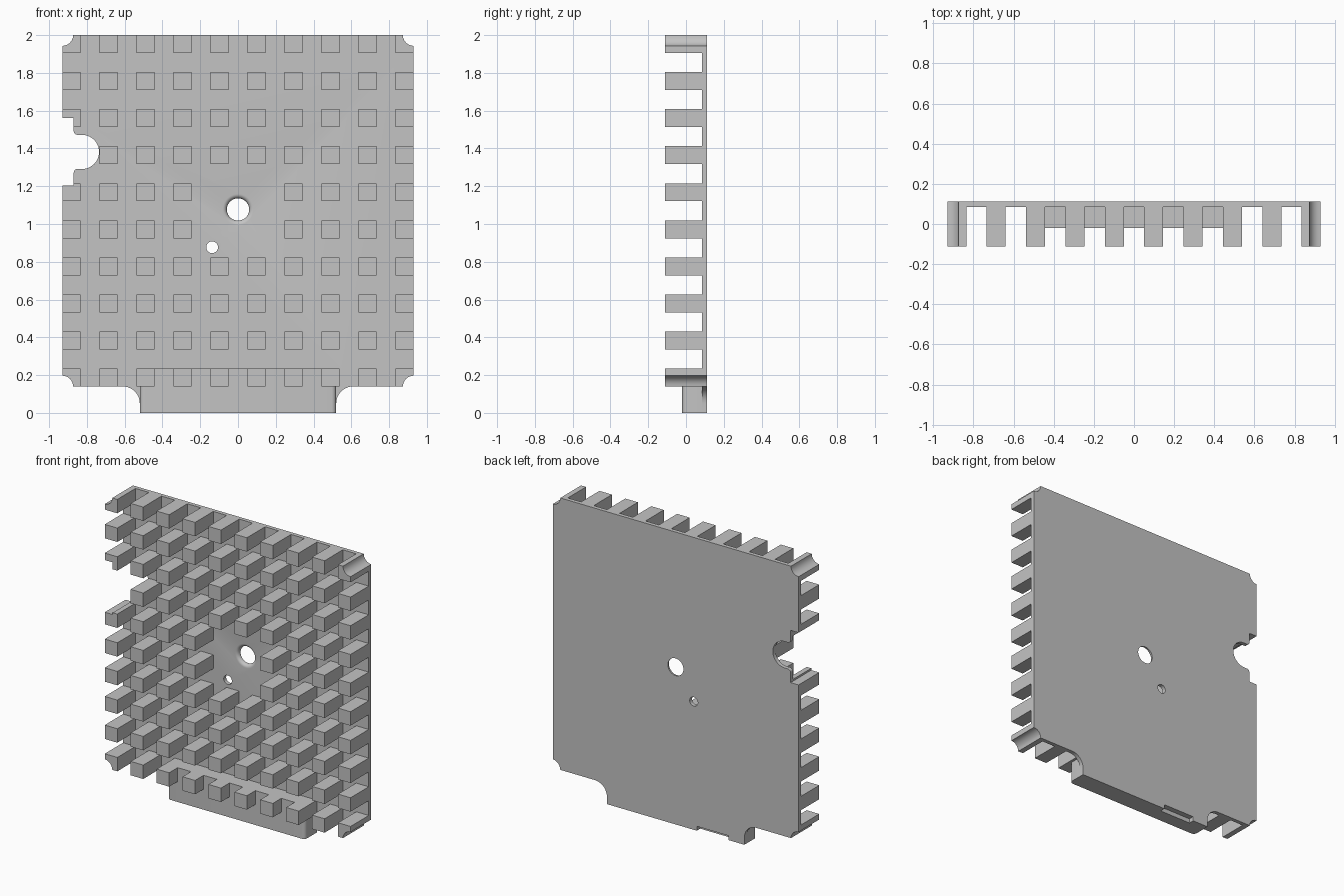
import bpy
import bmesh
from math import sin, cos, pi, radians

cube = bpy.data.objects.get("Cube")
if cube:
    bpy.data.objects.remove(cube, do_unlink=True)

# Main dimensions
HALF = 0.93            # half width of the plate
Z0, Z1 = 0.14, 2.0     # plate bottom and top
FRONT, FACE, BACK = -0.112, 0.085, 0.112
PIN = 0.095
COUNT = 10
TAB = 0.52

grey = bpy.data.materials.new("light grey metal")
grey.use_nodes = True
GREY = (0.55, 0.55, 0.55, 1)
grey.diffuse_color = GREY
grey.node_tree.nodes["Principled BSDF"].inputs["Base Color"].default_value = GREY


def finish(name, bm):
    bmesh.ops.recalc_face_normals(bm, faces=bm.faces)
    mesh = bpy.data.meshes.new(name)
    bm.to_mesh(mesh)
    bm.free()
    mesh.materials.append(grey)
    ob = bpy.data.objects.new(name, mesh)
    bpy.context.collection.objects.link(ob)
    return ob


def arc(cx, cz, r, start, end, steps=10):
    angles = [radians(start + (end - start) * i / steps) for i in range(steps + 1)]
    return [(cx + r * cos(a), cz + r * sin(a)) for a in angles]


def add_prism(bm, outline, y0, y1):
    """Extrude an x-z outline from y0 to y1."""
    face = bm.faces.new([bm.verts.new((x, y0, z)) for x, z in outline])
    out = bmesh.ops.extrude_face_region(bm, geom=[face])
    verts = [v for v in out["geom"] if isinstance(v, bmesh.types.BMVert)]
    bmesh.ops.translate(bm, verts=verts, vec=(0, y1 - y0, 0))


def prism(name, outline, y0, y1):
    bm = bmesh.new()
    add_prism(bm, outline, y0, y1)
    return finish(name, bm)


def rect(x0, x1, z0, z1):
    return [(x0, z0), (x1, z0), (x1, z1), (x0, z1)]


def cut(ob, cutters):
    """Subtract the cutters and keep the resulting mesh."""
    for c in cutters:
        mod = ob.modifiers.new("cut", "BOOLEAN")
        mod.operation = "DIFFERENCE"
        mod.solver = "EXACT"
        mod.object = c
    deps = bpy.context.evaluated_depsgraph_get()
    mesh = bpy.data.meshes.new_from_object(ob.evaluated_get(deps))
    ob.modifiers.clear()
    ob.data = mesh


# Plate with the tab skirt and its filleted shoulders
half = [(HALF, Z1), (HALF, Z0)] + arc(0.61, 0.05, 0.09, 90, 180) + [(TAB, 0)]
plate = prism("base_plate", half + [(-x, z) for x, z in reversed(half)], FACE, BACK)

# Square pin grid, open around the holes and the side notch
bm = bmesh.new()
for col in range(COUNT):
    for row in range(COUNT):
        if (col in (4, 5) and row in (4, 5)) or (col == 0 and row == 6):
            continue
        x = -HALF + col * (2 * HALF - PIN) / (COUNT - 1)
        z = Z0 + row * (Z1 - Z0 - PIN) / (COUNT - 1)
        add_prism(bm, rect(x, x + PIN, z, z + PIN), FRONT, FACE)
pins = finish("cooling_pins", bm)

# Thick tab along the bottom with rounded front corners
bm = bmesh.new()
add_prism(bm, rect(-TAB, TAB, 0, 0.235), -0.02, FACE)
corners = [e for e in bm.edges if all(v.co.y < 0 for v in e.verts)
           and abs(e.verts[0].co.x - e.verts[1].co.x) < 0.01]
bmesh.ops.bevel(bm, geom=corners, offset=0.025, segments=6, profile=0.5,
                affect="EDGES")
tab = finish("bottom_tab", bm)

# Cutters: corner scallops, side notch, holes and tab recess
scallops = [prism("scallop_cutter", arc(sx * HALF, z, 0.057, 0, 345, 23), -0.3, 0.3)
            for sx in (-1, 1) for z in (Z0, Z1)]

lower, upper, mid = 1.203, 1.56, 1.3815
notch_top = [(-1, upper), (-0.87, upper)] + arc(-0.85, 1.492, 0.02, 180, 270, 5)
notch_top += arc(-0.826, mid, 0.0905, 90, 0, 10)
notch_low = [(x, 2 * mid - z) for x, z in reversed(notch_top[:-1])]
notch = prism("notch_cutter", notch_top + notch_low, -0.3, 0.3)

small_hole = prism("small_hole_cutter", arc(-0.137, 0.877, 0.031, 0, 348.75, 31),
                   -0.3, 0.3)

# Main hole with a rounded lip, as a stack of rings
profile = [(0.082, 0.05)]
profile += [(0.082 - 0.023 * sin(t), 0.108 - 0.023 * cos(t))
            for t in [i * pi / 12 for i in range(7)]]
profile += [(0.059, 0.2)]
bm = bmesh.new()
SIDES = 40
rings = []
for r, y in profile:
    ring = arc(0, 1.077, r, 0, 360 - 360 / SIDES, SIDES - 1)
    rings.append([bm.verts.new((x, y, z)) for x, z in ring])
for a, b in zip(rings, rings[1:]):
    for i in range(SIDES):
        j = (i + 1) % SIDES
        bm.faces.new((a[i], a[j], b[j], b[i]))
bm.faces.new(rings[0])
bm.faces.new(rings[-1])
main_hole = finish("main_hole_cutter", bm)

recess = prism("recess_cutter", rect(-0.40, -0.16, -0.1, 0.03), 0.075, 0.3)

cut(plate, scallops + [notch, small_hole, main_hole, recess])
cut(pins, scallops + [notch])
cut(tab, [recess])
for c in scallops + [notch, small_hole, main_hole, recess]:
    bpy.data.objects.remove(c, do_unlink=True)

# Smooth the arcs and keep the edges sharp
bpy.ops.object.select_all(action="DESELECT")
for ob in (plate, pins, tab):
    ob.select_set(True)
bpy.context.view_layer.objects.active = plate
bpy.ops.object.shade_smooth_by_angle(angle=radians(30))
